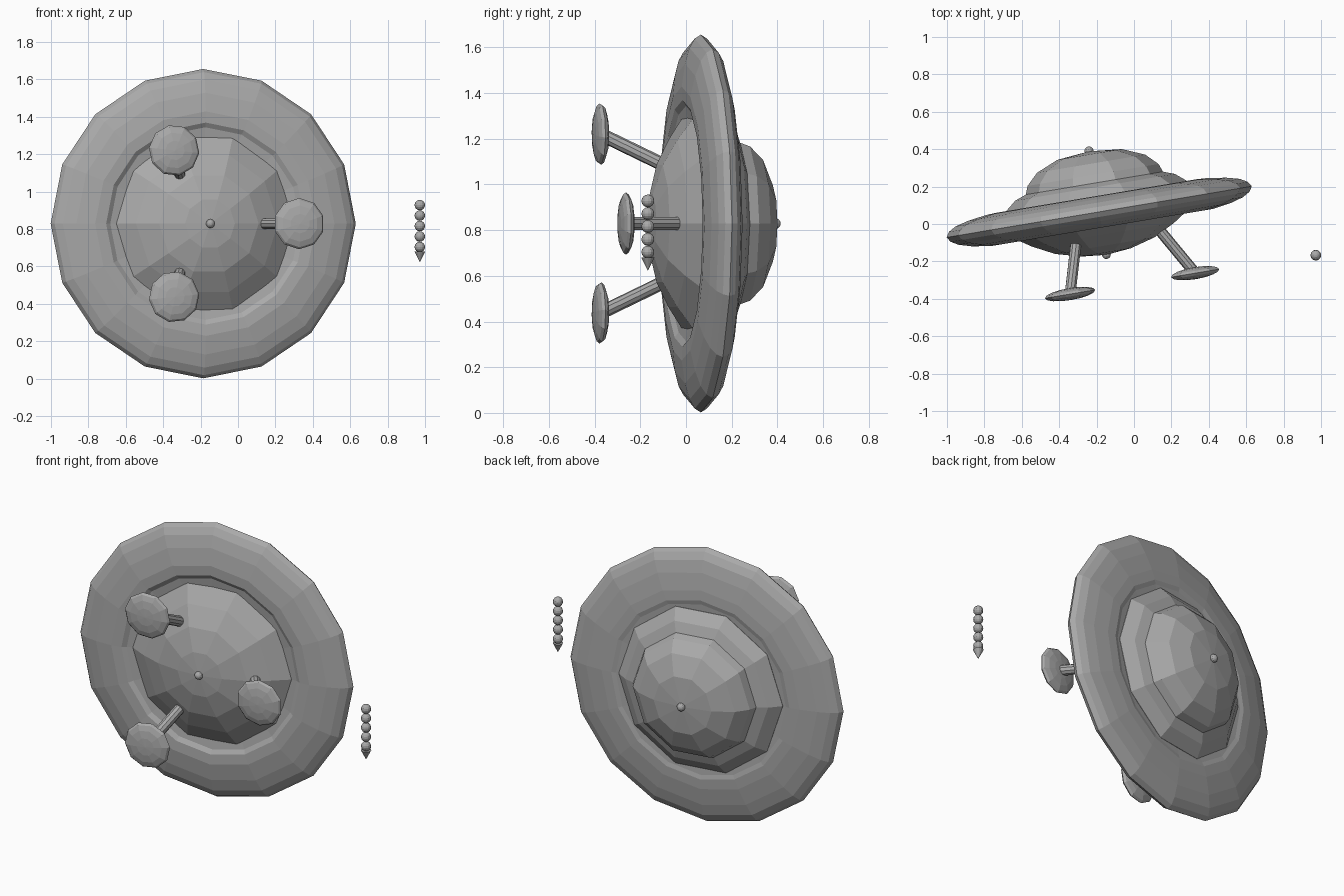
import bpy, bmesh, math
from mathutils import Matrix, Vector

old = bpy.data.objects.get("Cube")
if old:
    bpy.data.objects.remove(old)

grey = bpy.data.materials.new("plain grey")
grey.use_nodes = True
colour = (0.4, 0.4, 0.4, 1)
grey.diffuse_color = colour
grey.node_tree.nodes["Principled BSDF"].inputs["Base Color"].default_value = colour

# Craft frame: local z is the saucer axis, which points backwards and is yawed
yaw = math.radians(9.5)
c, s = math.cos(yaw), math.sin(yaw)
craft = Matrix(((c, 0, -s, -0.186),
                (s, 0, c, 0.065),
                (0, -1, 0, 0.829),
                (0, 0, 0, 1)))


def finish(name, bm, matrix):
    bmesh.ops.recalc_face_normals(bm, faces=bm.faces)
    mesh = bpy.data.meshes.new(name)
    bm.to_mesh(mesh)
    bm.free()
    mesh.materials.append(grey)
    obj = bpy.data.objects.new(name, mesh)
    bpy.context.collection.objects.link(obj)
    obj.matrix_world = matrix
    return obj


def lathe(name, profile, sides, matrix=craft):
    """Turn (radius, height) points around local z, closing both ends."""
    bm = bmesh.new()
    rings = []
    for r, h in profile:
        if r == 0:
            rings.append([bm.verts.new((0, 0, h))] * sides)
        else:
            rings.append([bm.verts.new((r * math.cos(a), r * math.sin(a), h))
                          for a in (math.tau * i / sides for i in range(sides))])
    for low, high in zip(rings, rings[1:]):
        for i in range(sides):
            j = (i + 1) % sides
            corners = dict.fromkeys((low[i], low[j], high[j], high[i]))
            bm.faces.new(list(corners))
    for ring, point in ((rings[0], profile[0]), (rings[-1], profile[-1])):
        if point[0]:
            bm.faces.new(ring)
    return finish(name, bm, matrix)


def ball(name, radius, matrix, sides=10, rings=6, squash=1):
    bm = bmesh.new()
    bmesh.ops.create_uvsphere(bm, u_segments=sides, v_segments=rings, radius=radius)
    bmesh.ops.scale(bm, vec=(1, 1, squash), verts=bm.verts)
    return finish(name, bm, matrix)


# Saucer rim with a rounded edge and a soft step where it meets the hull
lathe("saucer_rim", [
    (0.44, -0.055), (0.515, -0.066), (0.54, -0.082), (0.6, -0.085), (0.7, -0.07),
    (0.77, -0.05), (0.81, -0.027), (0.827, 0), (0.81, 0.027), (0.77, 0.05),
    (0.7, 0.068), (0.6, 0.083), (0.54, 0.086), (0.515, 0.08), (0.44, 0.075)], 16)

# Faceted hull and the dome on its back
lathe("hull", [
    (0, -0.233), (0.135, -0.22), (0.27, -0.183), (0.385, -0.124), (0.49, -0.055),
    (0.497, 0.08), (0.433, 0.133), (0.36, 0.16)], 10)
lathe("dome", [
    (0.372, 0.13), (0.372, 0.155), (0.355, 0.2), (0.293, 0.261),
    (0.175, 0.311), (0, 0.328)], 10)

# Knobs at both poles
for name, height in (("dome_knob", 0.33), ("hull_knob", -0.231)):
    ball(name, 0.024, craft @ Matrix.Translation((0, 0, height)), 12, 8)

# Three splayed legs with flattened pads
for i in range(3):
    turned = craft @ Matrix.Rotation(math.tau * i / 3, 4, "Z")
    top, foot = Vector((0.285, 0, -0.12)), Vector((0.452, 0, -0.408))
    ball(f"foot_pad_{i + 1}", 0.137, turned @ Matrix.Translation(foot), 10, 8, 0.235)
    along = foot - top
    tilt = Vector((0, 0, 1)).rotation_difference(along).to_matrix().to_4x4()
    lathe(f"leg_{i + 1}", [(0.03, 0), (0.03, along.length)], 10,
          turned @ Matrix.Translation(top) @ tilt)

# Floating string of beads with a pointed tip
for i in range(5):
    ball(f"bead_{i + 1}", 0.028,
         Matrix.Translation((0.972, -0.167, 0.928 - 0.056 * i)), 12, 8)
lathe("bead_tip", [(0, 0.623), (0.029, 0.68)], 12,
      Matrix.Translation((0.972, -0.167, 0)))
